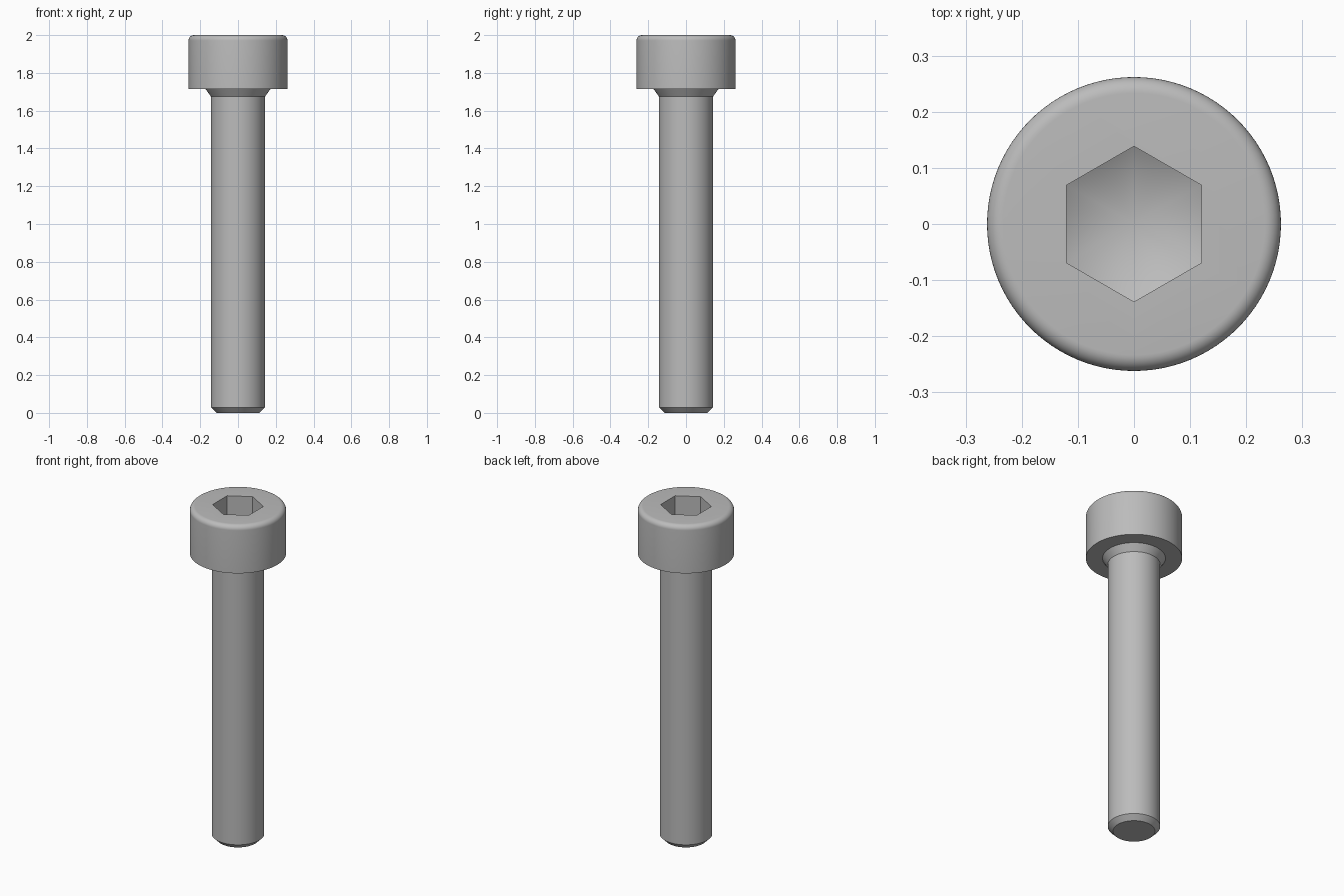
import bpy, math
from math import cos, sin, pi

old = bpy.data.objects.get("Cube")
if old:
    bpy.data.objects.remove(old, do_unlink=True)

MM = 2 / 21            # model units per millimetre
SEGMENTS = 96

steel = bpy.data.materials.new("grey steel")
steel.use_nodes = True
GREY = (0.5, 0.5, 0.5, 1)
steel.diffuse_color = GREY
steel.node_tree.nodes["Principled BSDF"].inputs["Base Color"].default_value = GREY


def revolve(name, profile, sides=SEGMENTS, turn=0.0):
    """Closed solid from (radius, height) points; radius 0 gives a single tip."""
    verts, rings, faces = [], [], []
    for r, z in profile:
        count = sides if r > 0 else 1
        rings.append(range(len(verts), len(verts) + count))
        for i in range(count):
            a = turn + 2 * pi * i / sides
            verts.append((r * cos(a) * MM, r * sin(a) * MM, z * MM))
    for low, high in zip(rings, rings[1:]):
        for i in range(sides):
            j = (i + 1) % sides
            if len(low) == 1:
                faces.append((low[0], high[j], high[i]))
            else:
                faces.append((low[i], low[j], high[j], high[i]))
    if len(rings[0]) > 1:
        faces.append(tuple(reversed(rings[0])))
    faces.append(tuple(rings[-1]))
    mesh = bpy.data.meshes.new(name)
    mesh.from_pydata(verts, [], faces)
    mesh.materials.append(steel)
    obj = bpy.data.objects.new(name, mesh)
    bpy.context.collection.objects.link(obj)
    return obj


def boolean(target, tool, operation):
    """Apply a boolean and discard the tool."""
    mod = target.modifiers.new("cut", "BOOLEAN")
    mod.operation, mod.object, mod.solver = operation, tool, "EXACT"
    bpy.ops.object.select_all(action="DESELECT")
    bpy.context.view_layer.objects.active = target
    target.select_set(True)
    bpy.ops.object.modifier_apply(modifier=mod.name)
    bpy.data.objects.remove(tool, do_unlink=True)


# One solid: chamfered tip, shank, flared neck, head with a rounded rim
ROUND = 0.3
rim = [(2.75 - ROUND + ROUND * cos(a), 21 - ROUND + ROUND * sin(a))
       for a in (pi / 2 * k / 8 for k in range(9))]
screw = revolve("socket_head_screw", [
    (1.2, 0), (1.5, 0.3),
    (1.5, 17.58), (1.8, 18),
    (2.75, 18)] + rim)

# Hexagonal socket ending in a drill point
FLAT = 1.26
corner = FLAT / cos(pi / 6)
socket = revolve("socket_cutter", [(corner, 15), (corner, 22)], 6, pi / 2)
drill = revolve("drill_cutter", [
    (0, 19.7 - corner * math.tan(pi / 6)),
    (corner * 1.02, 19.7), (corner * 1.02, 23)])
boolean(socket, drill, "INTERSECT")
boolean(screw, socket, "DIFFERENCE")

# Smooth round surfaces, crisp edges
bpy.ops.object.select_all(action="DESELECT")
bpy.context.view_layer.objects.active = screw
screw.select_set(True)
bpy.ops.object.shade_smooth_by_angle(angle=math.radians(28))
